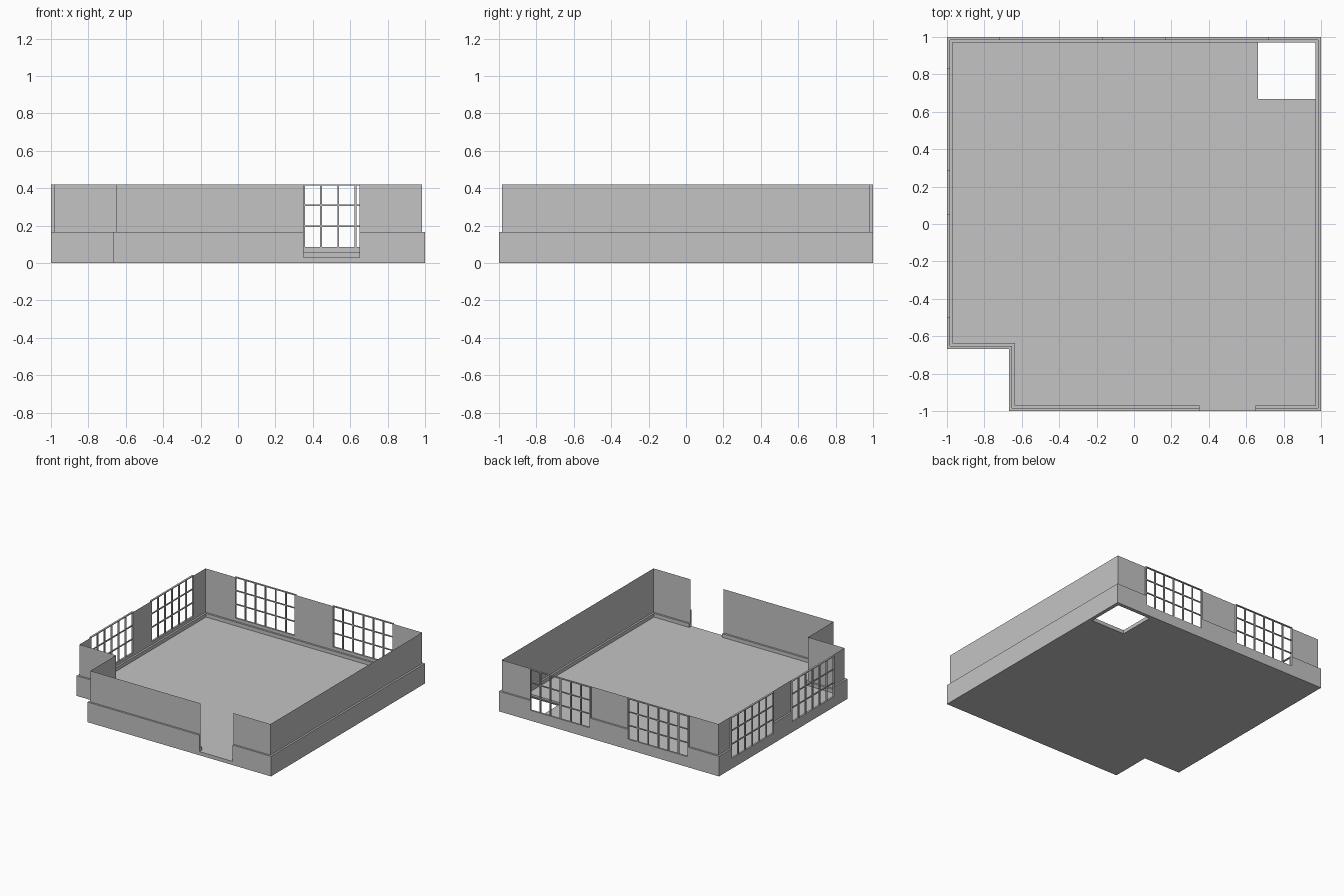
import bpy, bmesh
from mathutils import Vector

if "Cube" in bpy.data.objects:
    bpy.data.objects.remove(bpy.data.objects["Cube"])

grey = bpy.data.materials.new("plain_grey")
grey.diffuse_color = (0.55, 0.55, 0.55, 1)
grey.use_nodes = True
grey.node_tree.nodes["Principled BSDF"].inputs["Base Color"].default_value = grey.diffuse_color

FLOOR, SKIRT, TOP, SILL = 0.03, 0.165, 0.42, 0.085
N = 0.667                                   # corner notch
WINDOWS_BACK = [(-0.72, -0.168), (0.168, 0.72)]
WINDOWS_LEFT = [(-0.50, 0.052), (0.285, 0.835)]


def finish(name, bm):
    me = bpy.data.meshes.new(name)
    bm.to_mesh(me)
    bm.free()
    me.materials.append(grey)
    ob = bpy.data.objects.new(name, me)
    bpy.context.collection.objects.link(ob)
    return ob


def add_box(bm, lo, hi):
    lo, hi = Vector(lo), Vector(hi)
    for v in bmesh.ops.create_cube(bm, size=1)["verts"]:
        v.co = Vector(((lo[i] + hi[i]) / 2 + v.co[i] * (hi[i] - lo[i]) for i in range(3)))


def offset_path(path, d):
    """Shift an open right-angled path to its left, mitring the corners."""
    out = []
    for i, p in enumerate(path):
        normals = []
        for a, b in ((i - 1, i), (i, i + 1)):
            if a >= 0 and b < len(path):
                t = (Vector(path[b]) - Vector(path[a])).normalized()
                normals.append(Vector((-t.y, t.x)))
        out.append(Vector(p) + sum(normals, Vector((0, 0))) * d)
    return out


def sweep(bm, path, profile, cap):
    rows = [[bm.verts.new((q.x, q.y, z)) for q in offset_path(path, d)] for d, z in profile]
    for a, b in zip(rows, rows[1:]):
        for i in range(len(path) - 1):
            bm.faces.new((a[i], a[i + 1], b[i + 1], b[i]))
    # close the moulding ends beside the doorway
    for end in (0, -1):
        q = [Vector((p.x, p.y, z)) for d, z in cap for p in [offset_path(path, d)[end]]]
        bm.faces.new([bm.verts.new(c) for c in q])


# floor slab with notch and stair hole
bm = bmesh.new()
outline = [(-N, -1), (1, -1), (1, 1), (-1, 1), (-1, -N), (-N, -N)]
face = bm.faces.new([bm.verts.new((x, y, 0)) for x, y in outline])
ext = bmesh.ops.extrude_face_region(bm, geom=[face])
for v in ext["geom"]:
    if isinstance(v, bmesh.types.BMVert):
        v.co.z = FLOOR
bmesh.ops.recalc_face_normals(bm, faces=bm.faces)
floor = finish("floor", bm)

bm = bmesh.new()
add_box(bm, (0.663, 0.668, -0.1), (0.97, 0.97, 0.1))
cutter = finish("floor_hole_cutter", bm)
cutter.hide_render = True
cutter.hide_set(True)
mod = floor.modifiers.new("hole", "BOOLEAN")
mod.operation, mod.solver, mod.object = "DIFFERENCE", "EXACT", cutter

# thin walls with outer plinth and inner skirting, open at the doorway
path = [(0.65, -1), (1, -1), (1, 1), (-1, 1), (-1, -N), (-N, -N), (-N, -1), (0.35, -1)]
bm = bmesh.new()
sweep(bm, path, [(0, FLOOR), (0, SKIRT), (0.015, SKIRT), (0.015, TOP)],
      [(0, FLOOR), (0, SKIRT), (0.015, SKIRT), (0.015, FLOOR)])
sweep(bm, path, [(0.015, SKIRT), (0.015, 0.06), (0.03, 0.06), (0.03, FLOOR)],
      [(0.015, FLOOR), (0.015, 0.06), (0.03, 0.06), (0.03, FLOOR)])


def cut(co, no):
    bmesh.ops.bisect_plane(bm, geom=bm.verts[:] + bm.edges[:] + bm.faces[:],
                           plane_co=co, plane_no=no)


# window openings
cut((0, 0, SILL), (0, 0, 1))
for a, b in WINDOWS_BACK:
    cut((a, 0, 0), (1, 0, 0))
    cut((b, 0, 0), (1, 0, 0))
for a, b in WINDOWS_LEFT:
    cut((0, a, 0), (0, 1, 0))
    cut((0, b, 0), (0, 1, 0))


def in_window(c):
    return c.z > SILL and (
        (c.y > 0.9 and any(a < c.x < b for a, b in WINDOWS_BACK)) or
        (c.x < -0.9 and any(a < c.y < b for a, b in WINDOWS_LEFT)))


bmesh.ops.delete(bm, geom=[f for f in bm.faces if in_window(f.calc_center_median())],
                 context="FACES")
finish("walls", bm)


# window frames: 6 x 3 panes
def window(name, a, b, back):
    bm = bmesh.new()

    def bar(u0, u1, z0, z1, d0=0.985, d1=1.0):
        if back:
            add_box(bm, (u0, d0, z0), (u1, d1, z1))
        else:
            add_box(bm, (-d1, u0, z0), (-d0, u1, z1))

    bar(a, b, SILL - 0.006, SILL)                       # sill
    bar(a, b, TOP - 0.006, TOP)                         # head
    bar(a, a + 0.007, SILL, TOP - 0.006)                # jambs
    bar(b - 0.007, b, SILL, TOP - 0.006)
    for i in range(1, 6):                               # uprights
        u = a + (b - a) * i / 6
        bar(u - 0.005, u + 0.005, SILL, TOP - 0.006, 0.987, 0.998)
    for i in (1, 2):                                    # crossbars
        z = SILL + (TOP - SILL) * i / 3
        bar(a, b, z - 0.004, z + 0.004, 0.988, 0.997)
    finish(name, bm)


for i, (a, b) in enumerate(WINDOWS_BACK):
    window(f"back_window_{i + 1}", a, b, True)
for i, (a, b) in enumerate(WINDOWS_LEFT):
    window(f"left_window_{i + 1}", a, b, False)
